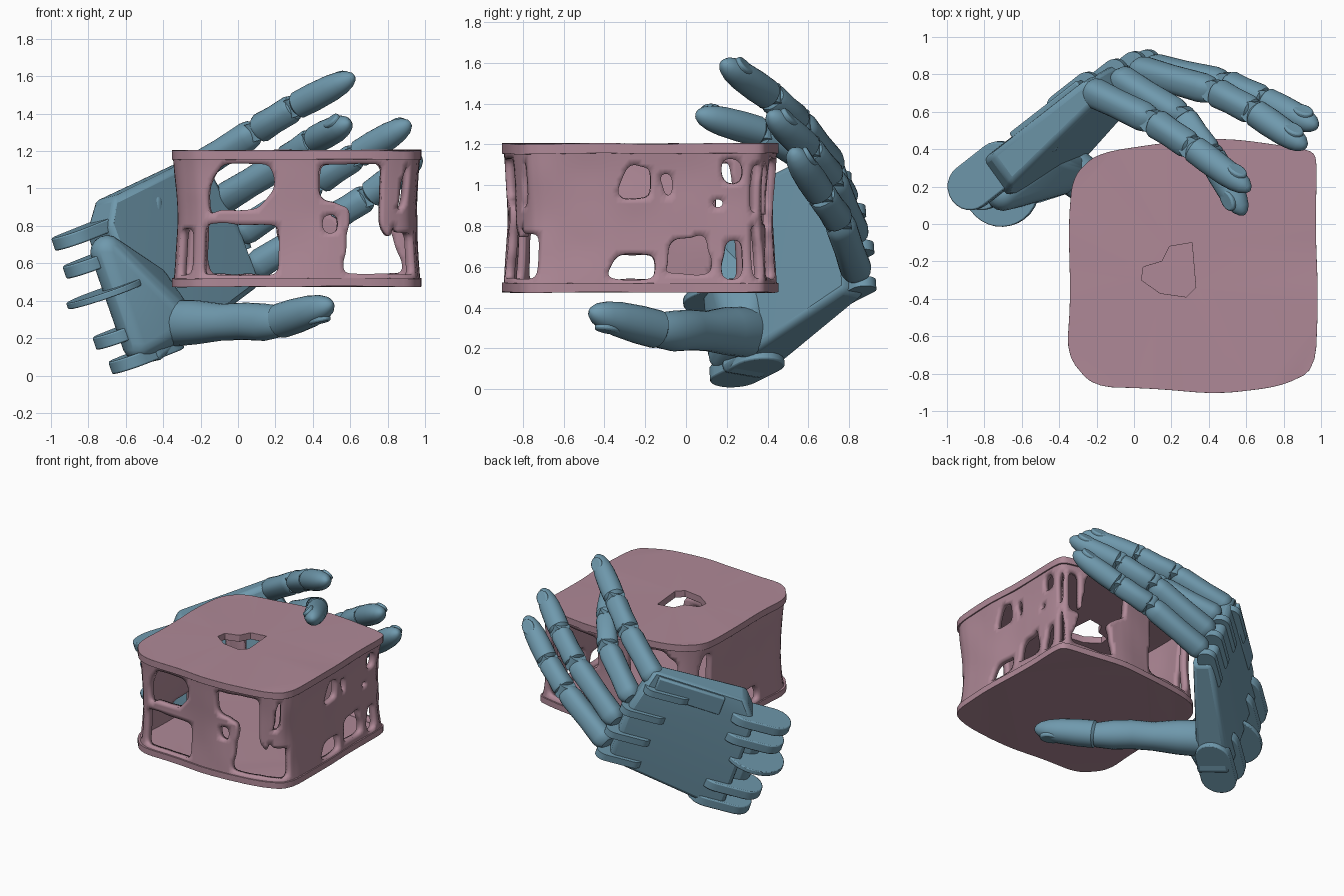
import bpy, bmesh, math
from mathutils import Vector as V, noise

if "Cube" in bpy.data.objects:
    bpy.data.objects.remove(bpy.data.objects["Cube"])


def material(name, rgb):
    m = bpy.data.materials.new(name)
    m.diffuse_color = (*rgb, 1)
    m.use_nodes = True
    m.node_tree.nodes["Principled BSDF"].inputs["Base Color"].default_value = m.diffuse_color
    return m


PINK = material("pink", (0.43, 0.25, 0.31))
BLUE = material("blue", (0.16, 0.32, 0.42))
BACK = V((-0.58, 0.81, -0.14)).normalized()      # out of the back of the hand
ACROSS = V((0.3, 0.1, -0.95))                    # index side to little side
ACROSS = (ACROSS - BACK * ACROSS.dot(BACK)).normalized()
ALONG = ACROSS.cross(BACK).normalized()
if ALONG.x < 0:
    ALONG.negate()


def finish(bm, name, mat, bevel=0, angle=35):
    bmesh.ops.recalc_face_normals(bm, faces=bm.faces)
    me = bpy.data.meshes.new(name)
    bm.to_mesh(me)
    bm.free()
    ob = bpy.data.objects.new(name, me)
    bpy.context.collection.objects.link(ob)
    me.materials.append(mat)
    if bevel:
        b = ob.modifiers.new("bevel", "BEVEL")
        b.width, b.segments = bevel, 2
        b.limit_method = "ANGLE"
    bpy.ops.object.select_all(action="DESELECT")
    ob.select_set(True)
    bpy.context.view_layer.objects.active = ob
    bpy.ops.object.shade_smooth_by_angle(angle=math.radians(angle))
    return ob


def hull(name, pts, bevel=0):
    bm = bmesh.new()
    for p in pts:
        bm.verts.new(p)
    r = bmesh.ops.convex_hull(bm, input=bm.verts)
    junk = [g for g in r["geom_interior"] if isinstance(g, bmesh.types.BMVert)]
    bmesh.ops.delete(bm, geom=junk, context="VERTS")
    bmesh.ops.dissolve_limit(bm, angle_limit=0.02, verts=bm.verts, edges=bm.edges)
    return finish(bm, name, BLUE, bevel)


def disc(c, r, thick, n=24, axis=ACROSS):
    a = BACK.cross(axis).normalized()
    b = axis.cross(a)
    return [V(c) + (a * math.cos(i * math.tau / n) + b * math.sin(i * math.tau / n)) * r
            + axis * s * thick / 2 for i in range(n) for s in (-1, 1)]


def ball(c, r):
    return [V(c) + V((math.cos(i * math.pi / 8) * math.sin(j * math.pi / 8),
                      math.sin(i * math.pi / 8) * math.sin(j * math.pi / 8),
                      math.cos(j * math.pi / 8))) * r for i in range(16) for j in range(9)]


def tube(name, rings, up, power=2.5, n=24):
    """Loft of squarish rings (centre, radius) with closed ends."""
    bm = bmesh.new()
    loops = []
    for k, (c, r) in enumerate(rings):
        d = (rings[min(k + 1, len(rings) - 1)][0] - rings[max(k - 1, 0)][0]).normalized()
        side = d.cross(up).normalized()
        top = side.cross(d)
        ring = []
        for i in range(n):
            a = i * math.tau / n
            x, y = math.cos(a), math.sin(a)
            x = math.copysign(abs(x) ** (2 / power), x)
            y = math.copysign(abs(y) ** (2 / power), y)
            ring.append(bm.verts.new(c + (side * x + top * y) * r))
        loops.append(ring)
    for a, b in zip(loops, loops[1:]):
        for i in range(n):
            bm.faces.new((a[i], a[(i + 1) % n], b[(i + 1) % n], b[i]))
    bm.faces.new(loops[0])
    bm.faces.new(loops[-1])
    return finish(bm, name, BLUE)


def segment(name, a, b, ra, rb, up, tip=False):
    prof = [(0, .6), (.05, .9), (.12, 1), (.45, .95), (.85, 1), (.94, .9), (1, .6)]
    if tip:
        prof = [(0, .7), (.05, .97), (.3, 1), (.6, .95), (.78, .82), (.9, .62), (.97, .36), (1, .1)]
    tube(name, [(a.lerp(b, t), (ra + (rb - ra) * t) * f) for t, f in prof], up,
         2.1 if tip else 2.5)


def nail(name, a, b, r, up):
    d = (b - a).normalized()
    top = (up - d * up.dot(d)).normalized()
    side = d.cross(top)
    c = a.lerp(b, 0.72) + top * r * 0.62
    hull(name, [c + d * r * 0.85 * math.cos(i * math.tau / 20) + side * r * 0.6 * math.sin(i * math.tau / 20)
                + top * h for i in range(20) for h in (-0.03, 0.022)], 0.01)


# Fingers: knuckle, two joints, tip
fingers = {
    "index": [(-.25, .72, 1.09), (.1, .55, 1.31), (.31, .41, 1.44), (.62, .18, 1.60)],
    "middle": [(-.10, .79, .93), (.26, .57, 1.15), (.41, .37, 1.26), (.59, .05, 1.35)],
    "ring": [(.0, .83, .75), (.43, .71, 1.04), (.64, .60, 1.18), (.92, .41, 1.35)],
    "little": [(.07, .84, .57), (.49, .75, .83), (.70, .66, .96), (.98, .52, 1.17)],
}
for f, pts in fingers.items():
    p = [V(q) for q in pts]
    segment(f + "_base_segment", p[0], p[1], .078, .076, BACK)
    segment(f + "_middle_segment", p[1], p[2], .076, .072, BACK)
    segment(f + "_tip_segment", p[2], p[3], .076, .074, BACK, True)
    nail(f + "_nail", p[2], p[3], .074, BACK)
    hull(f + "_joint_one", disc(p[1], .06, .10))
    hull(f + "_joint_two", disc(p[2], .058, .10))
    # knuckle hinge plate running back into the palm
    k = p[0] + BACK * 0.03
    hull(f + "_knuckle_lug", disc(k + ACROSS * .06, .065, .05) + disc(k + ACROSS * .06 - ALONG * .2, .065, .05))

# Thumb
up = V((.3, -.25, -.9))
path = [((-.42, .36, .27), .11), ((-.34, .29, .28), .125), ((-.22, .2, .285), .118), ((-.08, .1, .285), .098),
        ((.04, .02, .29), .10), ((.14, -.06, .285), .10), ((.22, -.14, .29), .085), ((.26, -.18, .30), .06)]
tube("thumb_base", [(V(c), r) for c, r in path], up, 2.1)
segment("thumb_tip", V((.22, -.13, .29)), V((.50, -.47, .38)), .098, .084, up, True)
nail("thumb_nail", V((.22, -.13, .29)), V((.50, -.47, .38)), .088, up)

# Palm slab, thicker at the wrist
corners = [((-.77, .37, .93), .2), ((-.82, .34, .76), .24), ((-.56, .37, .04), .25),
           ((.04, .88, .46), .14), ((-.10, .86, .86), .13), ((-.26, .77, 1.17), .13)]
hull("palm", [V(c) - BACK * t * s for c, t in corners for s in (0, 1)], 0.03)
edge = [V((-.66, .46, .99)), V((-.3, .74, 1.16))]
hull("palm_back_ridge", [e + ACROSS * w + BACK * h for e in edge for w in (.02, .16) for h in (-.04, .03)], 0.01)

# Thumb mount on the inner palm
hull("thumb_mount", ball((-.70, .16, .66), .09) + ball((-.35, .29, .29), .12)
     + ball((-.46, .33, .5), .09) + ball((-.53, .2, .17), .09))
hull("mount_hook", ball((-.44, .42, .93), .035) + ball((-.46, .40, .74), .05) + ball((-.40, .44, .73), .03), 0)

# Wrist hinge lugs
for i, c in enumerate([(-.87, .2, .74), (-.81, .2, .59), (-.65, .23, .21), (-.565, .24, .08)]):
    c = V(c)
    hull(f"wrist_lug_{i + 1}", disc(c, .125, .07) + disc(c + ALONG * .2, .125, .07), 0.008)
hull("wrist_disc", disc((-.71, .2, .44), .215, .035, 32), 0.006)


# Worn box: rounded outline, shared by plates and walls
outline = [V((x, y)) for x, y in [(-.36, -.7), (-.22, -.87), (.1, -.88), (.45, -.91), (.78, -.87), (.97, -.78),
                                  (.985, -.4), (.97, 0), (.98, .36), (.93, .40), (.5, .46), (.2, .44),
                                  (-.2, .38), (-.33, .25), (-.35, 0), (-.34, -.4)]]
for _ in range(2):
    outline = [a.lerp(b, t) for a, b in zip(outline, outline[1:] + outline[:1]) for t in (.2, .8)]


def resample(pts, n):
    pts = pts + pts[:1]
    total = sum((b - a).length for a, b in zip(pts, pts[1:]))
    out, run = [], 0
    for a, b in zip(pts, pts[1:]):
        l = (b - a).length
        while len(out) < n and len(out) * total / n <= run + l:
            out.append(a.lerp(b, (len(out) * total / n - run) / l))
        run += l
    return out


ring = resample(outline, 220)


def plate(name, z, thick, hole=None):
    bm = bmesh.new()
    for loop in [ring] + ([hole] if hole else []):
        vs = [bm.verts.new((p[0], p[1], z + .006 * noise.noise(V((p[0] * 4, p[1] * 4, z))))) for p in loop]
        for a, b in zip(vs, vs[1:] + vs[:1]):
            bm.edges.new((a, b))
    bmesh.ops.triangle_fill(bm, use_beauty=True, edges=bm.edges[:], normal=(0, 0, 1))
    r = bmesh.ops.extrude_face_region(bm, geom=bm.faces[:])
    bmesh.ops.translate(bm, vec=(0, 0, thick), verts=[g for g in r["geom"] if isinstance(g, bmesh.types.BMVert)])
    finish(bm, name, PINK, 0.012)


gap = [(.04, -.3), (.05, -.23), (.15, -.2), (.19, -.12), (.31, -.1), (.33, -.34), (.28, -.39), (.14, -.37)]
plate("box_top", 1.155, .05, gap)
plate("box_bottom", .475, .045)


def rect(a, b, c, d):
    return [(a, c), (b, c), (b, d), (a, d)]


# Openings in each wall: (horizontal coordinate, height)
holes = {
    "front": [[(-.17, .87), (-.15, 1.05), (-.07, 1.14), (.18, 1.14), (.19, 1.0), (.1, .88)], rect(-.19, .22, .53, .82),
              [(.55, .53), (.9, .53), (.88, .62), (.77, .8), (.77, 1.14), (.43, 1.13), (.44, .95), (.6, .9), (.58, .7)],
              rect(.45, .54, .77, .85), rect(.82, .88, .66, .82)],
    "right": [[(-.35, .95), (-.28, 1.1), (-.17, 1.08), (-.18, .93)], rect(-.12, -.07, .93, 1.05),
              [(-.4, .54), (-.34, .66), (-.15, .65), (-.15, .55)], [(-.1, .56), (-.08, .72), (.11, .77), (.12, .56)],
              rect(.18, .27, .54, .74), rect(.18, .27, 1.0, 1.14), rect(.13, .18, .88, .93),
              rect(.32, .40, .54, .8), rect(.32, .40, .86, 1.1), rect(-.87, -.72, .54, .76), rect(-.88, -.78, .88, 1.13)],
    "back": [[(-.17, .55), (-.18, 1.05), (-.08, 1.13), (.2, 1.13), (.22, .55)],
             [(.44, .9), (.44, 1.13), (.76, 1.13), (.8, .85), (.9, .55), (.54, .55), (.58, .8)], rect(.82, .9, .8, 1.1)],
    "left": [[(-.42, .54), (-.38, .67), (-.15, .67), (-.13, .54)], [(.12, .55), (.15, 1.1), (.24, 1.1), (.27, .55)],
             rect(-.85, -.7, .55, .78)],
}


def inside(x, y, poly):
    hit = False
    for (ax, ay), (bx, by) in zip(poly, poly[1:] + poly[:1]):
        if (ay > y) != (by > y) and x < (bx - ax) * (y - ay) / (by - ay) + ax:
            hit = not hit
    return hit


def open_at(c):
    side = "front" if c.y < -.8 else "back" if c.y > .3 and c.x < .93 else "right" if c.x > .8 else "left"
    u = c.x if side in ("front", "back") else c.y
    return any(inside(u, c.z, h) for h in holes[side])


# Walls: fine grid, openings removed and rims relaxed, then thickened
bm = bmesh.new()
rows = 28
mid = V((.32, -.22))
grid = []
for j in range(rows + 1):
    h = j / rows
    row = []
    for p in ring:
        k = .99 - .03 * math.sin(math.pi * h) + .012 * noise.noise(V((p.x * 4, p.y * 4, h * 3)))
        q = mid + (p - mid) * k
        row.append(bm.verts.new((q.x, q.y, .49 + .69 * h)))
    grid.append(row)
n = len(ring)
for a, b in zip(grid, grid[1:]):
    for i in range(n):
        bm.faces.new((a[i], a[(i + 1) % n], b[(i + 1) % n], b[i]))
bmesh.ops.delete(bm, geom=[f for f in bm.faces if open_at(f.calc_center_median())], context="FACES")
rim = [v for v in bm.verts if v.is_boundary and .5 < v.co.z < 1.17]
for _ in range(4):
    new = {v: sum((e.other_vert(v).co for e in v.link_edges if e.is_boundary), V()) /
           max(1, sum(e.is_boundary for e in v.link_edges)) for v in rim}
    for v, co in new.items():
        v.co = v.co.lerp(co + V((0, 0, .006 * noise.noise(co * 9))), .5)
walls = finish(bm, "box_walls", PINK, 0, 60)
s = walls.modifiers.new("thickness", "SOLIDIFY")
s.thickness, s.offset = .045, -1
